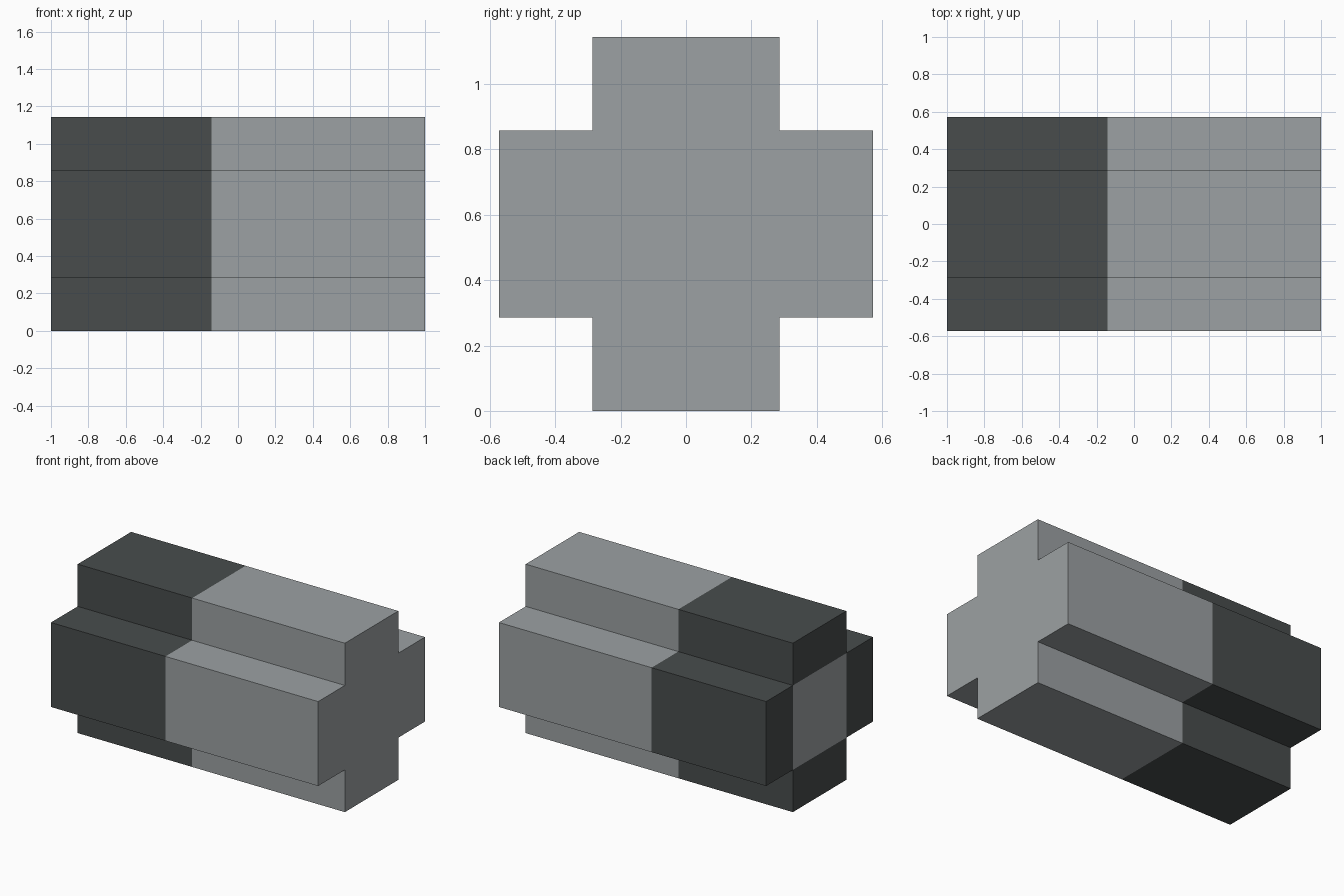
import bpy
import bmesh
from mathutils import Vector

cube = bpy.data.objects.get("Cube")
if cube:
    bpy.data.objects.remove(cube)

UNIT = 2 / 7           # arm thickness
MID_Z = 2 * UNIT       # height of the long axis
SEAM_X = -UNIT / 2     # where the two colours meet


def make_material(name, colour):
    mat = bpy.data.materials.new(name)
    mat.use_nodes = True
    mat.diffuse_color = (*colour, 1)
    mat.node_tree.nodes["Principled BSDF"].inputs["Base Color"].default_value = (*colour, 1)
    return mat


light = make_material("light grey", (0.332, 0.356, 0.366))
dark = make_material("dark grey", (0.065, 0.073, 0.073))

bm = bmesh.new()


def add_panel(y0, y1, z0, z1):
    corners = [(y0, z0), (y1, z0), (y1, z1), (y0, z1)]
    return bm.faces.new([bm.verts.new((1, y * UNIT, MID_Z + z * UNIT)) for y, z in corners])


# Cross section: a square core with four arms
add_panel(-1, 1, -1, 1)
for a, b in ((-2, -1), (1, 2)):
    add_panel(a, b, -1, 1)
    add_panel(-1, 1, a, b)
bmesh.ops.remove_doubles(bm, verts=bm.verts[:], dist=0.001)

# Sweep the section to the colour seam, then to the far end
region = bm.faces[:]
for x_from, x_to in ((1, SEAM_X), (SEAM_X, -1)):
    result = bmesh.ops.extrude_face_region(bm, geom=region)["geom"]
    verts = [g for g in result if isinstance(g, bmesh.types.BMVert)]
    bmesh.ops.translate(bm, verts=verts, vec=Vector((x_to - x_from, 0, 0)))
    region = [g for g in result if isinstance(g, bmesh.types.BMFace)]

# Remove any faces left inside at the seam
inside = [f for f in bm.faces if all(abs(v.co.x - SEAM_X) < 0.001 for v in f.verts)]
bmesh.ops.delete(bm, geom=inside, context='FACES_ONLY')
bmesh.ops.recalc_face_normals(bm, faces=bm.faces[:])

# Dark shell beyond the seam, with the core left light on the end
for f in bm.faces:
    c = f.calc_center_median()
    core_end = (c - Vector((-1, 0, MID_Z))).length < 0.01
    f.material_index = int(c.x < SEAM_X and not core_end)

mesh = bpy.data.meshes.new("cross_beam")
bm.to_mesh(mesh)
bm.free()
mesh.materials.append(light)
mesh.materials.append(dark)
bpy.context.collection.objects.link(bpy.data.objects.new("cross_beam", mesh))
